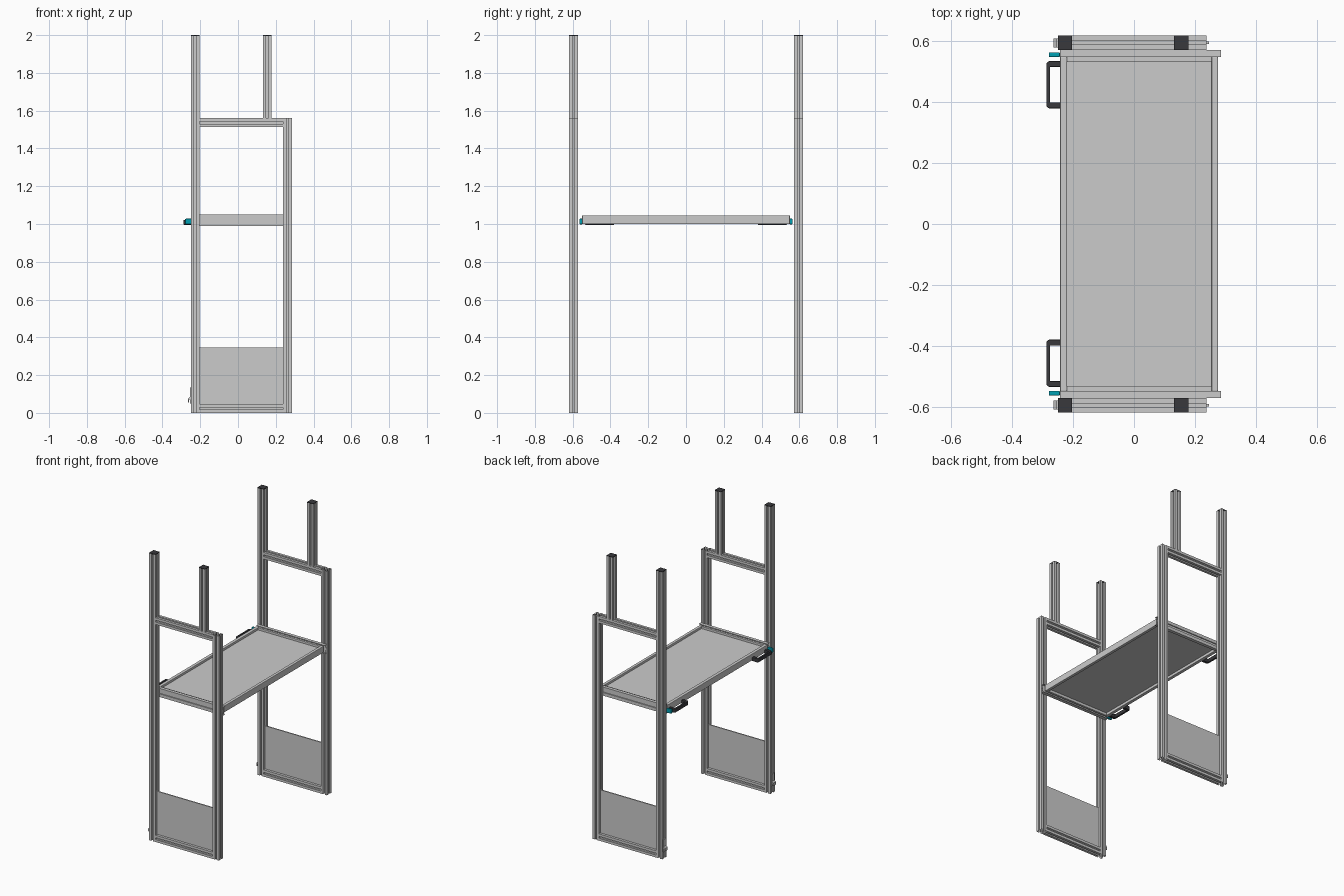
import bpy, bmesh, math

if "Cube" in bpy.data.objects:
    bpy.data.objects.remove(bpy.data.objects["Cube"])

def material(name, rgb):
    m = bpy.data.materials.new(name)
    m.diffuse_color = (*rgb, 1)
    m.use_nodes = True
    m.node_tree.nodes["Principled BSDF"].inputs["Base Color"].default_value = m.diffuse_color
    return m

DARK = material("dark_plastic", (0.04, 0.04, 0.045))
TEAL = material("teal_plastic", (0.0, 0.35, 0.45))

def finish(name, bm, mat=None, mirror=True, bevel=0):
    bmesh.ops.recalc_face_normals(bm, faces=bm.faces)
    me = bpy.data.meshes.new(name)
    bm.to_mesh(me)
    bm.free()
    ob = bpy.data.objects.new(name, me)
    bpy.context.collection.objects.link(ob)
    if mat:
        me.materials.append(mat)
    if bevel:
        b = ob.modifiers.new("Bevel", 'BEVEL')
        b.width, b.segments = bevel, 2
    if mirror:
        ob.modifiers.new("Mirror", 'MIRROR').use_axis = (False, True, False)
    return ob

def extrude(name, pts, axis, a, b, capped=False, **kw):
    """Sweep a closed 2D outline from a to b along one axis."""
    place = {'x': lambda u, v, t: (t, u, v),
             'y': lambda u, v, t: (u, t, v),
             'z': lambda u, v, t: (u, v, t)}[axis]
    bm = bmesh.new()
    r0 = [bm.verts.new(place(u, v, a)) for u, v in pts]
    r1 = [bm.verts.new(place(u, v, b)) for u, v in pts]
    n = len(pts)
    for i in range(n):
        j = (i + 1) % n
        bm.faces.new((r0[i], r0[j], r1[j], r1[i]))
    if capped:
        bm.faces.new(r0)
        bm.faces.new(r1)
    return finish(name, bm, **kw)

def box(name, x, y, z, **kw):
    pts = [(x[0], y[0]), (x[1], y[0]), (x[1], y[1]), (x[0], y[1])]
    return extrude(name, pts, 'z', z[0], z[1], capped=True, **kw)

W = 0.047          # extrusion width
H = W / 2
FY = 0.595         # end frame centre in y

def t_slot(cu, cv):
    """Square aluminium outline with one T-slot in each side."""
    side = [(-H, H), (-.006, H), (-.006, H - .004), (-.011, H - .004), (-.006, H - .012),
            (.006, H - .012), (.011, H - .004), (.006, H - .004), (.006, H)]
    out = []
    for k in range(4):
        c, s = round(math.cos(-k * math.pi / 2)), round(math.sin(-k * math.pi / 2))
        out += [(cu + u * c - v * s, cv + u * s + v * c) for u, v in side]
    return out

# End frames: posts
XL, XR, XT = -0.25 + H, 0.285 - H, 0.155
extrude("tall_post", t_slot(XL, FY), 'z', 0, 1.996)
extrude("short_post", t_slot(XR, FY), 'z', 0, 1.56)
extrude("upper_post", t_slot(XT, FY), 'z', 1.56, 1.996)
for nm, cx in (("tall_post_cap", XL), ("upper_post_cap", XT)):
    box(nm, (cx - H, cx + H), (FY - H, FY + H), (1.994, 2.0), mat=DARK)

# End frames: cross rails and lower panel set in the slots
for nm, z in (("bottom_rail", H), ("top_rail", 1.56 - H)):
    extrude(nm, t_slot(FY, z), 'x', XL + H, XR - H)
box("lower_panel", (-0.212, 0.246), (FY - .004, FY + .004), (0.037, 0.345))

# Slide channels carrying the shelf, grooved outside and open inside
channel = [(.571, .99), (.571, 1.012), (.564, 1.012), (.564, 1.028), (.571, 1.028), (.571, 1.05),
           (.548, 1.05), (.548, 1.046), (.560, 1.046), (.560, .994), (.548, .994), (.548, .99)]
extrude("slide_channel", channel, 'x', -0.243, 0.285)

# Shelf tray
for nm, x in (("shelf_left_rail", (-0.243, -0.22)), ("shelf_right_rail", (0.255, 0.276))):
    box(nm, x, (-0.55, 0.55), (1.0, 1.045), mirror=False, bevel=.003)
box("shelf_end_rail", (-0.22, 0.255), (0.534, 0.55), (1.0, 1.045), bevel=.002)
box("shelf_panel", (-0.225, 0.26), (-0.54, 0.54), (1.018, 1.03), mirror=False)

# Shelf handles
grip = [(-.242, .38), (-.28, .38), (-.288, .388), (-.288, .527), (-.28, .535), (-.242, .535),
        (-.242, .516), (-.276, .516), (-.276, .399), (-.242, .399)]
extrude("shelf_handle", grip, 'z', 0.996, 1.022, capped=True, mat=DARK, bevel=.002)

# Shelf latches
box("shelf_latch", (-0.28, -0.243), (0.548, 0.564), (0.998, 1.028), mat=TEAL, bevel=.004)

# Small catches low on the tall posts
catch = [(-.25, .05), (-.25, .135), (-.255, .135), (-.255, .085), (-.264, .075),
         (-.264, .055), (-.259, .055), (-.259, .07), (-.254, .07), (-.254, .05)]
extrude("post_catch", catch, 'y', 0.58, 0.61, capped=True)
